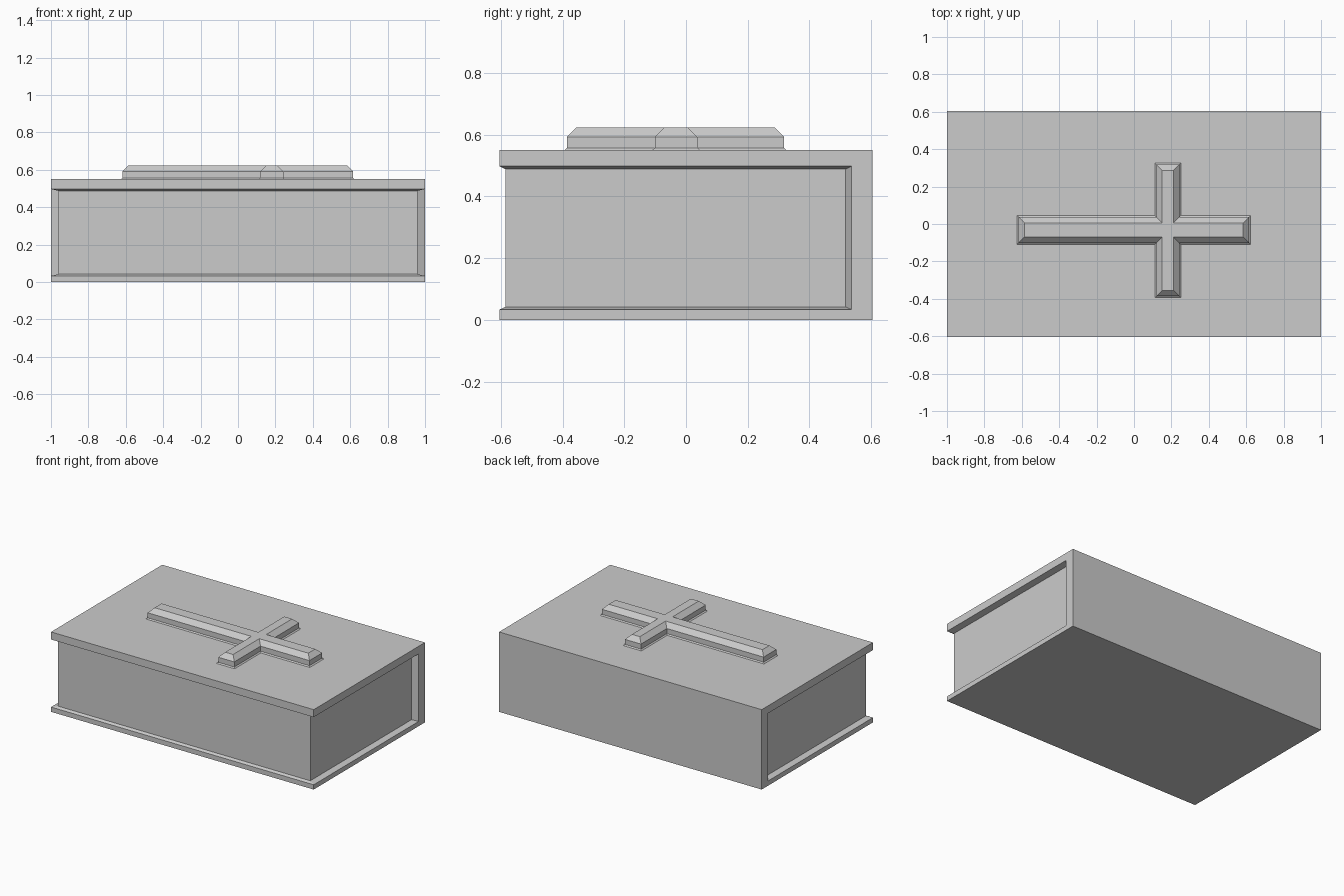
import bpy, bmesh

if "Cube" in bpy.data.objects:
    bpy.data.objects.remove(bpy.data.objects["Cube"])

X, Y, H = 1.0, 0.605, 0.55


def make_object(name, bm):
    bmesh.ops.remove_doubles(bm, verts=bm.verts, dist=1e-5)
    bmesh.ops.recalc_face_normals(bm, faces=bm.faces)
    mesh = bpy.data.meshes.new(name)
    bm.to_mesh(mesh)
    bm.free()
    obj = bpy.data.objects.new(name, mesh)
    bpy.context.collection.objects.link(obj)
    return obj


def ring(bm, points, z):
    return [bm.verts.new((x, y, z)) for x, y in points]


def bridge(bm, lower, upper, closed=True):
    n = len(lower)
    for i in range(n if closed else n - 1):
        j = (i + 1) % n
        bm.faces.new((lower[i], lower[j], upper[j], upper[i]))


# Book: boards and spine wrap a page block recessed on three sides
bm = bmesh.new()
outer = [(-X, 0.537), (-X, -Y), (X, -Y), (X, 0.537), (X, Y), (-X, Y)]
inner = [(-0.96, 0.517), (-0.96, -0.585), (0.96, -0.585), (0.96, 0.517)]
bottom = ring(bm, outer, 0)
low_lip = ring(bm, outer, 0.033)
low_page = ring(bm, inner, 0.042)
high_page = ring(bm, inner, 0.488)
high_lip = ring(bm, outer, 0.498)
top = ring(bm, outer, H)

bridge(bm, bottom, low_lip)
bridge(bm, high_lip, top)
bridge(bm, low_lip[3:] + low_lip[:1], high_lip[3:] + high_lip[:1], False)
bridge(bm, low_lip[:4], low_page, False)
bridge(bm, low_page, high_page, False)
bridge(bm, high_page, high_lip[:4], False)
for i in (0, 3):  # recess ends beside the spine
    bm.faces.new((low_lip[i], high_lip[i], high_page[i], low_page[i]))
bm.faces.new(bottom[::-1])
bm.faces.new(top)
make_object("book", bm)


# Raised cross with a small foot and bevelled top
def cross_outline(d):
    x0, x1, a0, a1 = -0.625 + d, 0.623 - d, 0.112 + d, 0.25 - d
    y0, y1, b0, b1 = -0.394 + d, 0.326 - d, -0.109 + d, 0.045 - d
    return [(x0, b0), (a0, b0), (a0, y0), (a1, y0), (a1, b0), (x1, b0),
            (x1, b1), (a1, b1), (a1, y1), (a0, y1), (a0, b1), (x0, b1)]


bm = bmesh.new()
levels = [(H, 0), (0.557, 0.008), (0.592, 0.008), (0.623, 0.039)]
rings = [ring(bm, cross_outline(d), z) for z, d in levels]
for lower, upper in zip(rings, rings[1:]):
    bridge(bm, lower, upper)
bm.faces.new(rings[0][::-1])
bm.faces.new(rings[-1])
make_object("cover_cross", bm)
